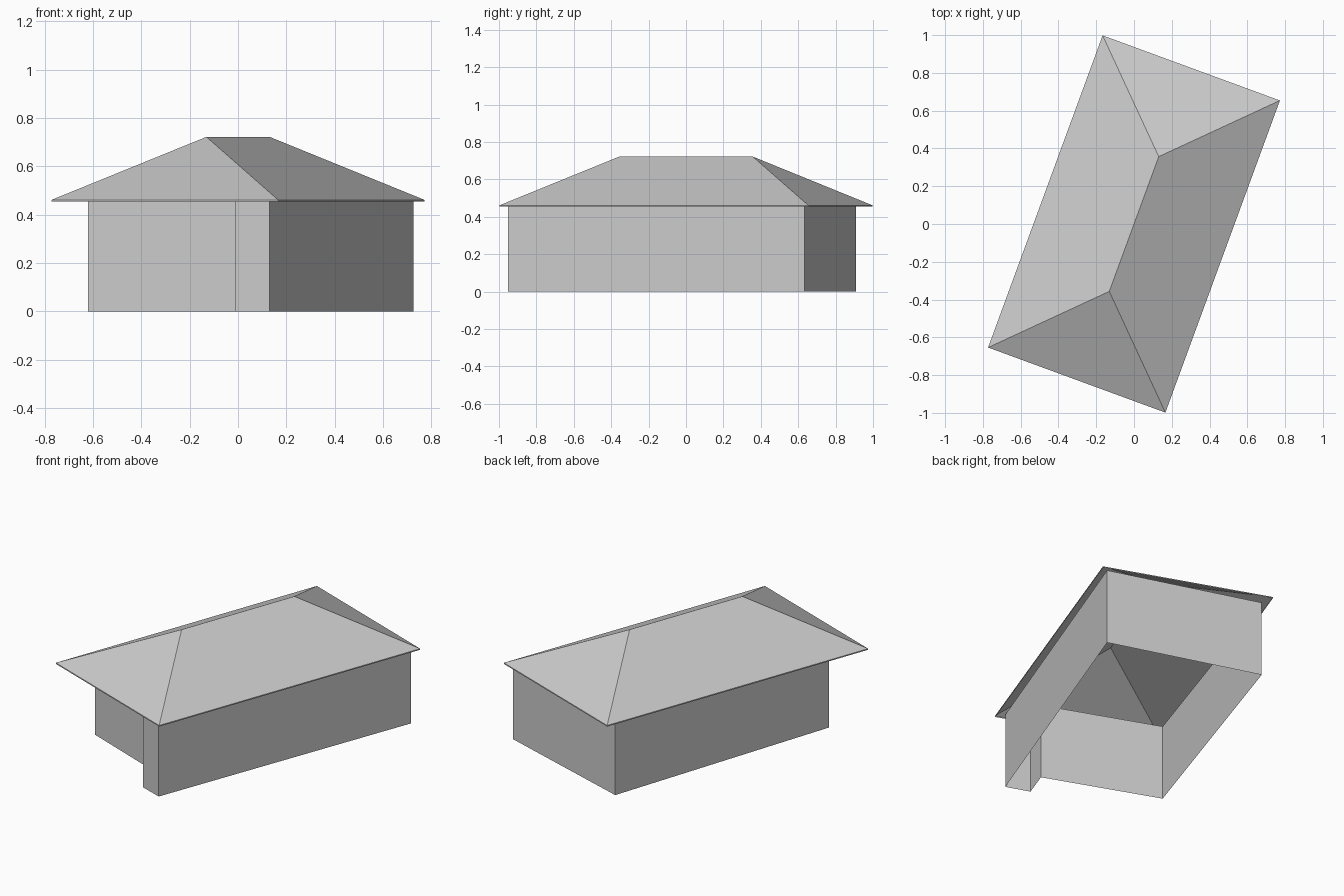
import bpy
import bmesh
from math import radians
from mathutils import Matrix

EAVE, RIDGE, FASCIA = 0.461, 0.722, 0.007
HALF_W, HALF_L = 0.5, 0.88
TURN = Matrix.Rotation(radians(-20.15), 4, 'Z')

cube = bpy.data.objects.get("Cube")
if cube:
    bpy.data.objects.remove(cube)

grey = bpy.data.materials.new("plain_grey")
grey.use_nodes = True
colour = (0.6, 0.6, 0.6, 1)
grey.diffuse_color = colour
grey.node_tree.nodes["Principled BSDF"].inputs["Base Color"].default_value = colour


def finish(bm, name):
    mesh = bpy.data.meshes.new(name)
    bmesh.ops.recalc_face_normals(bm, faces=bm.faces)
    bm.to_mesh(mesh)
    bm.free()
    mesh.materials.append(grey)
    obj = bpy.data.objects.new(name, mesh)
    bpy.context.collection.objects.link(obj)


def ring_band(bm, outline, low, high):
    """Vertical faces around a closed plan outline; returns the upper ring."""
    bottom = [bm.verts.new((x, y, low)) for x, y in outline]
    top = [bm.verts.new((x, y, high)) for x, y in outline]
    for i in range(len(outline)):
        j = (i + 1) % len(outline)
        bm.faces.new((bottom[i], bottom[j], top[j], top[i]))
    return top


# Walls: open shell with a recessed front corner
plan = [(0.131, -0.952), (0.726, 0.634), (-0.159, 0.91),
        (-0.62, -0.492), (0.048, -0.744), (-0.01, -0.903)]
bm = bmesh.new()
ring_band(bm, plan, 0, EAVE)
finish(bm, "walls")

# Hipped roof: thin fascia below four sloping faces, open underneath
bm = bmesh.new()
eaves = [(-HALF_W, -HALF_L), (HALF_W, -HALF_L), (HALF_W, HALF_L), (-HALF_W, HALF_L)]
sw, se, ne, nw = ring_band(bm, eaves, EAVE - FASCIA, EAVE)
front, back = [bm.verts.new((0, side * (HALF_L - HALF_W), RIDGE)) for side in (-1, 1)]
for face in ((sw, se, front), (se, ne, back, front), (ne, nw, back), (nw, sw, front, back)):
    bm.faces.new(face)
bm.transform(TURN)
finish(bm, "hipped_roof")
